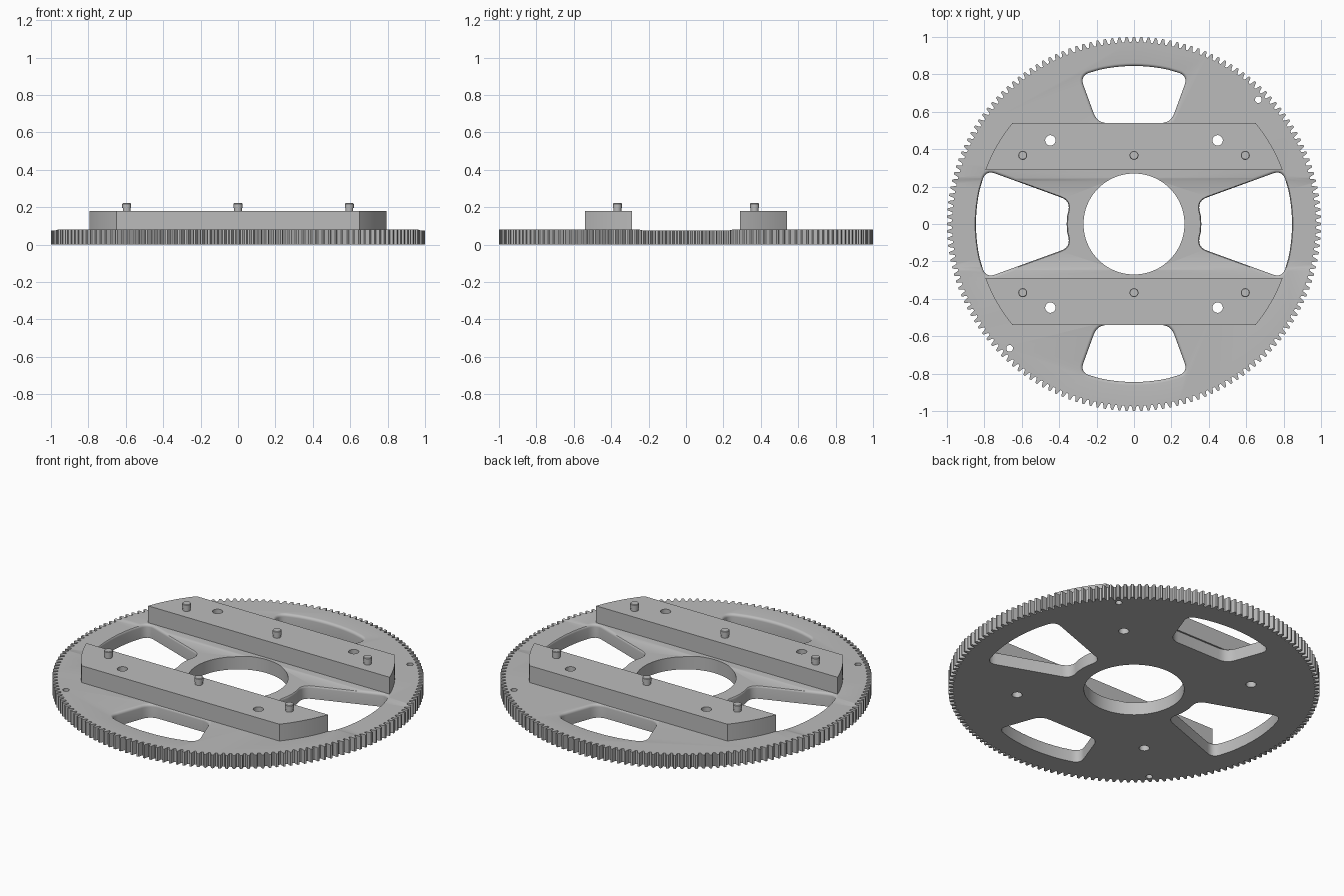
import bpy, bmesh
from math import sin, cos, tan, pi, radians, sqrt, asin
from mathutils import Vector

cube = bpy.data.objects.get("Cube")
if cube:
    bpy.data.objects.remove(cube, do_unlink=True)

metal = bpy.data.materials.new("grey metal")
metal.use_nodes = True
GREY = (0.5, 0.5, 0.5, 1)
metal.diffuse_color = GREY
metal.node_tree.nodes["Principled BSDF"].inputs["Base Color"].default_value = GREY

TOP, BAR_TOP = 0.08, 0.18
WINDOW_R = 0.845
BAR_IN, BAR_OUT = 0.29, 0.54


def stack(name, rings):
    """Solid through a list of (outline, z) rings with equal point counts."""
    bm = bmesh.new()
    loops = [[bm.verts.new((x, y, z)) for x, y in pts] for pts, z in rings]
    n = len(loops[0])
    for a, b in zip(loops, loops[1:]):
        for i in range(n):
            j = (i + 1) % n
            bm.faces.new((a[i], a[j], b[j], b[i]))
    bm.faces.new(loops[0][::-1])
    bm.faces.new(loops[-1])
    bmesh.ops.recalc_face_normals(bm, faces=bm.faces)
    me = bpy.data.meshes.new(name)
    bm.to_mesh(me)
    bm.free()
    me.materials.append(metal)
    ob = bpy.data.objects.new(name, me)
    bpy.context.collection.objects.link(ob)
    return ob


def circle(r, n, cx=0, cy=0):
    return [(cx + r * cos(2 * pi * i / n), cy + r * sin(2 * pi * i / n)) for i in range(n)]


def arc(r, a0, a1, n):
    return [(r * cos(a0 + (a1 - a0) * i / n), r * sin(a0 + (a1 - a0) * i / n)) for i in range(n + 1)]


def round_corners(pts, corners, radius, steps=6):
    """Replace the listed corners by smooth curves."""
    out = []
    for i, p in enumerate(pts):
        p = Vector(p)
        if i not in corners:
            out.append(p)
            continue
        before, after = Vector(pts[i - 1]), Vector(pts[(i + 1) % len(pts)])
        a = p + (before - p).normalized() * radius
        b = p + (after - p).normalized() * radius
        for k in range(steps + 1):
            t = k / steps
            out.append(a * (1 - t) ** 2 + p * 2 * t * (1 - t) + b * t * t)
    return out


def offset(pts, d):
    """Grow a counter-clockwise outline by d."""
    out = []
    for i, p in enumerate(pts):
        t = (pts[(i + 1) % len(pts)] - pts[i - 1]).normalized()
        out.append(p + Vector((t.y, -t.x)) * d)
    return out


def turn(pts, angle):
    c, s = cos(angle), sin(angle)
    return [(x * c - y * s, x * s + y * c) for x, y in pts]


def cut(target, cutters):
    """Subtract every cutter, then remove it."""
    for c in cutters:
        mod = target.modifiers.new("cut", "BOOLEAN")
        mod.operation, mod.solver, mod.object = "DIFFERENCE", "EXACT", c
    bpy.context.view_layer.update()
    deps = bpy.context.evaluated_depsgraph_get()
    me = bpy.data.meshes.new_from_object(target.evaluated_get(deps))
    target.modifiers.clear()
    target.data = me
    for c in cutters:
        bpy.data.objects.remove(c, do_unlink=True)


def smooth(ob):
    bpy.ops.object.select_all(action="DESELECT")
    ob.select_set(True)
    bpy.context.view_layer.objects.active = ob
    bpy.ops.object.shade_smooth_by_angle(angle=radians(30))


def drill(r, x, y):
    return stack("drill", [(circle(r, 24, x, y), -0.1), (circle(r, 24, x, y), 0.4)])


def window(inner, angle, fillet=0.016):
    """Sector-shaped cutter whose upper rim flares into a fillet."""
    half = radians(20)
    outer = arc(WINDOW_R, -half, half, 16)
    # spread the arc ends so the corner rounding does not overlap its neighbours
    trim = [outer[0]] + outer[3:-3] + [outer[-1]]
    pts = trim + inner
    last = len(trim) - 1
    pts = round_corners(pts, {0, last, last + 1, len(pts) - 1}, 0.055)
    rings = [(turn(pts, angle), -0.05)]
    for k in range(6):
        a = k / 5 * pi / 2
        rings.append((turn(offset(pts, fillet * (1 - cos(a))), angle), TOP - fillet * (1 - sin(a))))
    rings.append((rings[-1][0], TOP + 0.05))
    return stack("window_cutter", rings)


# Toothed disc
TEETH = 160
gear = []
for i in range(TEETH):
    for f, r in ((-0.36, 0.972), (-0.14, 1.0), (0.14, 1.0), (0.36, 0.972)):
        a = 2 * pi * (i + f) / TEETH
        gear.append((r * cos(a), r * sin(a)))
disc = stack("toothed_disc", [(gear, 0), (gear, TOP)])

# Windows: long ones on the sides, short ones ending at the bars
half = radians(20)
side_inner = arc(0.36, half, -half, 6)
side_inner = [side_inner[0]] + side_inner[2:-2] + [side_inner[-1]]
w = BAR_OUT * tan(half)
bar_inner = [(BAR_OUT, w), (BAR_OUT, -w)]
cutters = [window(side_inner, 0), window(side_inner, pi),
           window(bar_inner, pi / 2), window(bar_inner, -pi / 2)]

# Centre bore, bolt holes and locating holes
bore = circle(0.27, 96)
cutters.append(stack("bore", [(bore, -0.1), (bore, 0.3)]))
BOLTS = [(x, y) for x in (-0.447, 0.447) for y in (-0.447, 0.447)]
cutters += [drill(0.028, x, y) for x, y in BOLTS]
cutters += [drill(0.018, s * 0.665, s * 0.665) for s in (-1, 1)]

# Shallow channel across the upper face between the bars
def strip(y):
    return [(-1.2, -y), (1.2, -y), (1.2, y), (-1.2, y)]
cutters.append(stack("channel", [(strip(0.228), TOP - 0.005), (strip(0.248), TOP),
                                 (strip(0.248), TOP + 0.1)]))
cut(disc, cutters)
smooth(disc)

# Raised bars with curved ends, and two-step pins on top
a0, a1 = asin(BAR_IN / WINDOW_R), asin(BAR_OUT / WINDOW_R)
end = arc(WINDOW_R, a0, a1, 12)
bar_outline = end + [(-x, y) for x, y in reversed(end)]
for side, label in ((-1, "front"), (1, "back")):
    pts = [(x, side * y) for x, y in bar_outline]
    bar = stack(label + "_bar", [(pts, TOP - 0.001), (pts, BAR_TOP)])
    cut(bar, [drill(0.028, x, y) for x, y in BOLTS if y * side > 0])
    smooth(bar)
    for x, place in ((-0.595, "right"), (0, "middle"), (0.595, "left")):
        steps = ((0.021, BAR_TOP - 0.001), (0.021, 0.195), (0.024, 0.195),
                 (0.024, 0.218), (0.021, 0.221))
        pin = stack(f"{label}_{place}_pin", [(circle(r, 24, x, side * 0.367), z) for r, z in steps])
        smooth(pin)
